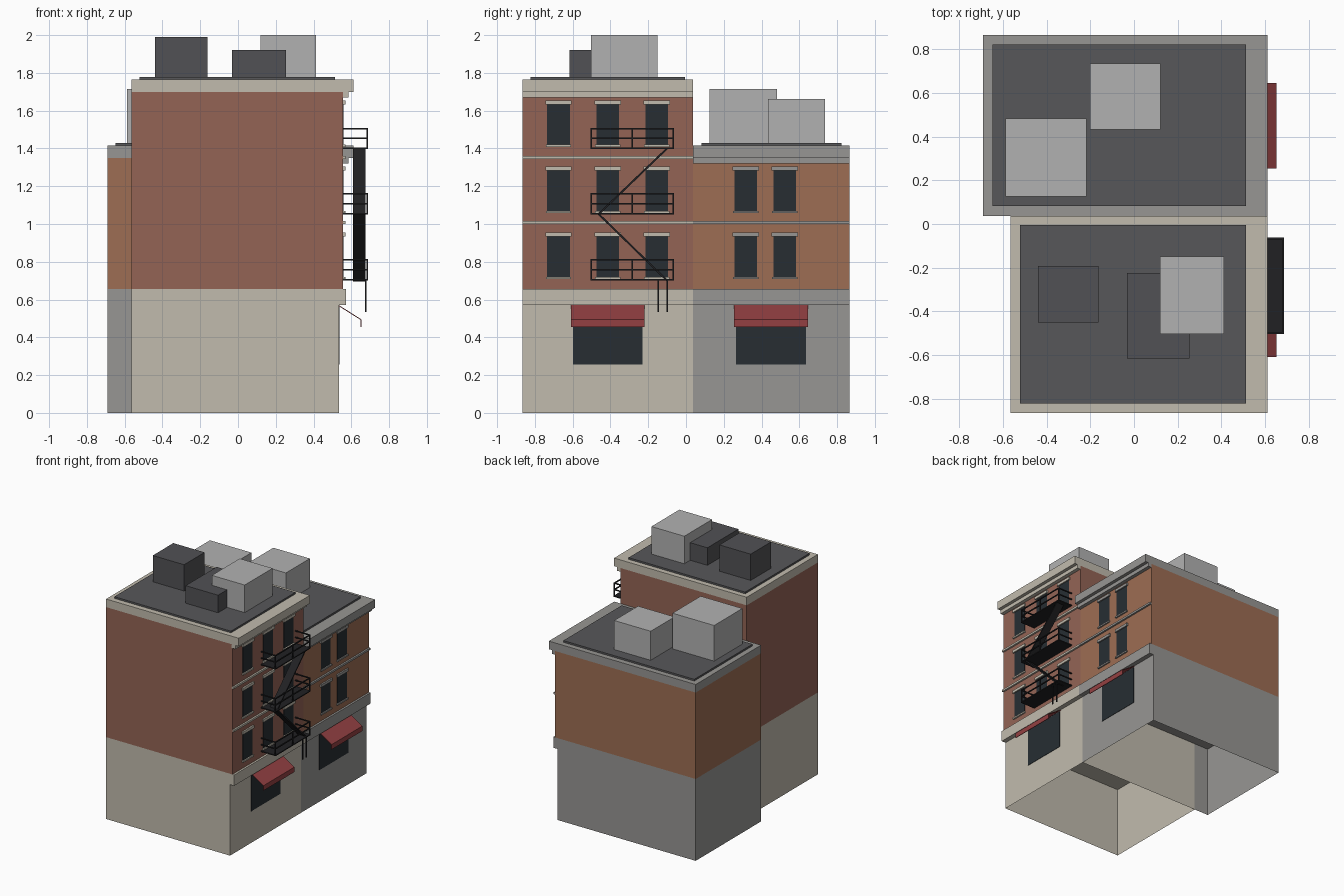
import bpy, bmesh, math
from mathutils import Vector

if "Cube" in bpy.data.objects:
    bpy.data.objects.remove(bpy.data.objects["Cube"])


def mat(name, r, g, b):
    m = bpy.data.materials.new(name)
    m.diffuse_color = [(c / 255) ** 2.2 for c in (r, g, b)] + [1]
    m.use_nodes = True
    m.node_tree.nodes["Principled BSDF"].inputs["Base Color"].default_value = m.diffuse_color
    return m


BEIGE = mat("beige_stone", 192, 186, 172)
STONE = mat("grey_stone", 150, 149, 146)
BRICK_A = mat("red_brick", 146, 100, 86)
BRICK_B = mat("orange_brick", 156, 109, 84)
ROOF = mat("roof_felt", 88, 88, 90)
DARK = mat("dark_metal", 82, 82, 85)
LIGHT = mat("light_metal", 176, 176, 176)
GLASS = mat("glass", 43, 49, 54)
RED = mat("awning_red", 146, 66, 68)
IRON = mat("black_iron", 38, 38, 40)


def finish(name, bm, m):
    bmesh.ops.recalc_face_normals(bm, faces=bm.faces)
    me = bpy.data.meshes.new(name)
    bm.to_mesh(me)
    bm.free()
    me.materials.append(m)
    ob = bpy.data.objects.new(name, me)
    bpy.context.collection.objects.link(ob)
    return ob


def add_box(bm, x, y, z):
    vs = bmesh.ops.create_cube(bm, size=1)["verts"]
    for v in vs:
        v.co = [(a + b) / 2 + c * (b - a) for (a, b), c in zip((x, y, z), v.co)]
    return vs


def box(name, x, y, z, m, open_ends=False):
    bm = bmesh.new()
    add_box(bm, x, y, z)
    if open_ends:
        ends = [f for f in bm.faces if abs(f.normal.z) > 0.9]
        bmesh.ops.delete(bm, geom=ends, context="FACES_ONLY")
    return finish(name, bm, m)


def boxes(name, items, m):
    bm = bmesh.new()
    for it in items:
        add_box(bm, *it)
    return finish(name, bm, m)


def awning(name, y0, y1):
    # sloped sheet with a hanging valance
    bm = bmesh.new()
    prof = [(0.535, 0.57), (0.653, 0.495), (0.653, 0.455)]
    rows = [[bm.verts.new((x, y, z)) for x, z in prof] for y in (y0, y1)]
    for i in range(2):
        bm.faces.new((rows[0][i], rows[0][i + 1], rows[1][i + 1], rows[1][i]))
    ob = finish(name, bm, RED)
    s = ob.modifiers.new("thickness", "SOLIDIFY")
    s.thickness = 0.005


def building(tag, x0, y0, y1, top, brick, trim, ycs, rows, belts, shop, roof_y):
    y = (y0, y1)
    # shell of the ground floor, open underneath
    box(tag + "_ground_floor", (x0, 0.535), y, (0, 0.57), trim, True)
    box(tag + "_shop_cornice", (x0, 0.572), y, (0.57, 0.657), trim)
    box(tag + "_brick_walls", (x0, 0.556), y, (0.657, top - 0.065), brick)
    # stepped roof cornice
    box(tag + "_cornice_step", (0.55, 0.585), y, (top - 0.095, top - 0.065), trim)
    box(tag + "_cornice", (x0, 0.612), y, (top - 0.065, top), trim)
    box(tag + "_roof", (x0 + 0.043, 0.513), roof_y, (top - 0.005, top + 0.014), ROOF)
    boxes(tag + "_belt_courses", [((0.55, 0.57), y, (z, z + 0.016)) for z in belts], trim)
    # windows with lintels and sills
    cells = [(c, z) for c in ycs for z in rows]
    boxes(tag + "_window_panes",
          [((0.54, 0.558), (c - 0.06, c + 0.06), (z, z + 0.213)) for c, z in cells], GLASS)
    trims = []
    for c, z in cells:
        trims.append(((0.55, 0.568), (c - 0.07, c + 0.07), (z + 0.213, z + 0.235)))
        trims.append(((0.55, 0.568), (c - 0.067, c + 0.067), (z - 0.012, z)))
    boxes(tag + "_lintels_and_sills", trims, trim)
    # shop front
    box(tag + "_shop_window", (0.525, 0.538), (shop - 0.185, shop + 0.185), (0.255, 0.56), GLASS)
    awning(tag + "_awning", shop - 0.195, shop + 0.195)


building("tall", -0.565, -0.865, 0.037, 1.765, BRICK_A, BEIGE,
         (-0.675, -0.415, -0.155), (0.72, 1.07, 1.42), (1.0, 1.345), -0.414, (-0.822, -0.005))
building("low", -0.692, 0.0365, 0.865, 1.415, BRICK_B, STONE,
         (0.317, 0.522), (0.72, 1.07), (1.0,), 0.45, (0.083, 0.822))

# rooftop units
box("roof_unit_light", (0.12, 0.412), (-0.503, -0.15), (1.77, 2.0), LIGHT)
box("roof_unit_dark_tall", (-0.44, -0.162), (-0.452, -0.192), (1.77, 1.99), DARK)
box("roof_unit_dark_low", (-0.033, 0.255), (-0.617, -0.224), (1.77, 1.92), DARK)
box("low_roof_unit_large", (-0.588, -0.218), (0.125, 0.483), (1.42, 1.715), LIGHT)
box("low_roof_unit_small", (-0.202, 0.122), (0.433, 0.736), (1.42, 1.662), LIGHT)

# fire escape landings and railings
T = 0.004
YA, YB, X0, X1 = -0.505, -0.063, 0.556, 0.687
for n, z in enumerate((0.705, 1.055, 1.40)):
    box(f"landing_{n + 1}", (X0, X1), (YA, YB), (z - 0.004, z + 0.004), IRON)
    bars = []
    for h in (z + 0.053, z + 0.105):
        bars.append(((X1 - 2 * T, X1), (YA, YB), (h - T, h + T)))
        for y in (YA, YB - 2 * T):
            bars.append(((X0, X1), (y, y + 2 * T), (h - T, h + T)))
    for y in (YA, (YA + YB) / 2 - T, YB - 2 * T):
        bars.append(((X1 - 2 * T, X1), (y, y + 2 * T), (z, z + 0.105)))
    boxes(f"railing_{n + 1}", bars, IRON)


def flight(name, a, b):
    # thin sloped stair between two (y, z) points
    bm = bmesh.new()
    a, b = Vector((0.642, *a)), Vector((0.642, *b))
    d = b - a
    n = Vector((0, -d.z, d.y)).normalized() * 0.005
    vs = add_box(bm, (-0.5, 0.5), (0, 1), (-1, 1))
    for v in vs:
        v.co = a + d * v.co.y + n * v.co.z + Vector((v.co.x * 0.066, 0, 0))
    finish(name, bm, IRON)


flight("upper_stairs", (-0.10, 1.40), (-0.465, 1.05))
flight("lower_stairs", (-0.465, 1.055), (-0.10, 0.70))

# drop ladder
boxes("drop_ladder", [((0.672, 0.680), (y - T, y + T), (0.535, 0.705)) for y in (-0.147, -0.099)], IRON)
